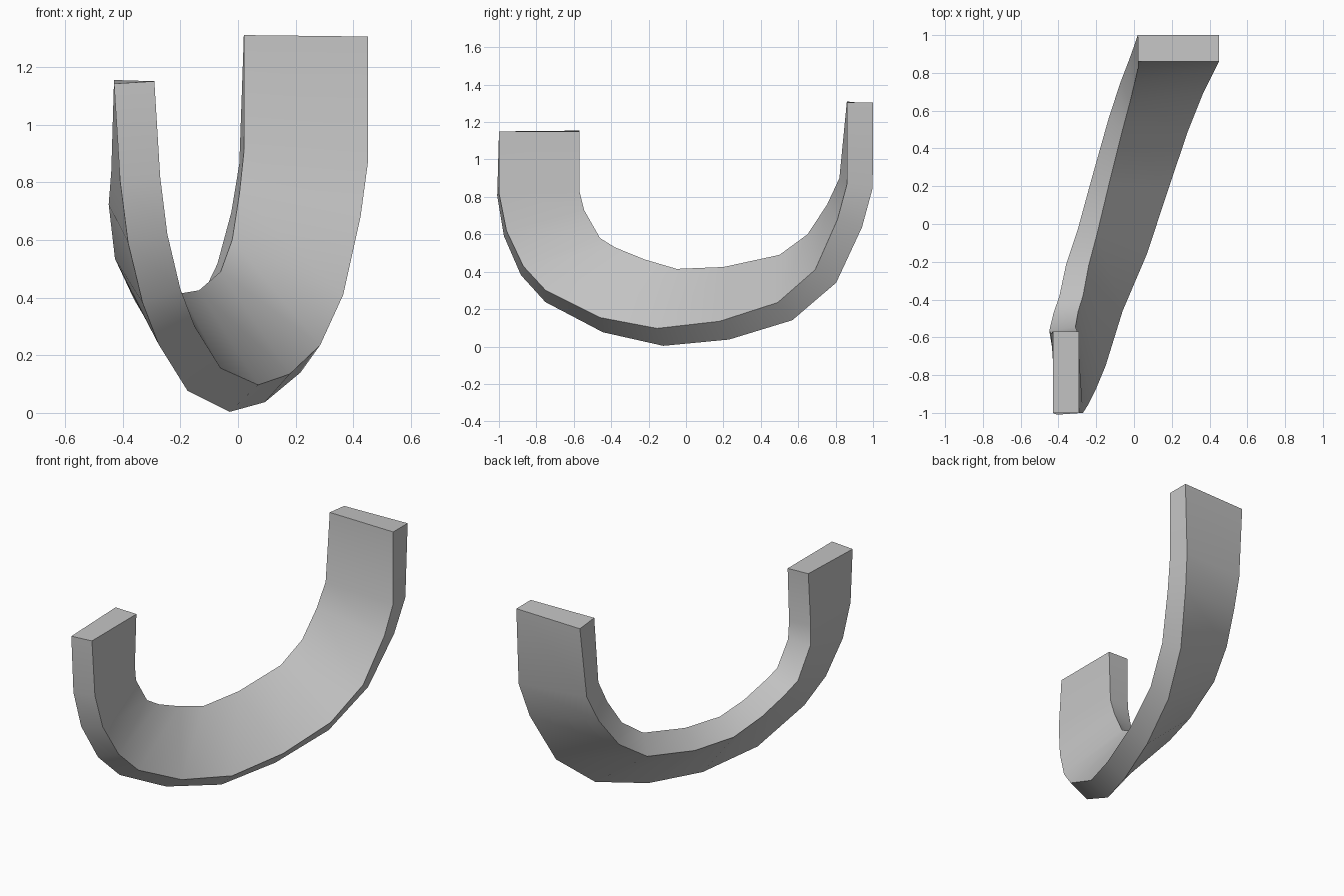
import bpy
import bmesh
from mathutils import Vector

# Remove the default cube if present
default_cube = bpy.data.objects.get("Cube")
if default_cube:
    bpy.data.objects.remove(default_cube, do_unlink=True)

THICKNESS = 0.14

# Two edge paths of the inner face, in hundredths of a unit, from the front end to the back end
LOWER_RAIL = [(-29, -100, 115), (-27, -100, 82), (-24.5, -96, 62), (-20, -87, 43),
              (-15, -75, 30), (-6, -46, 15.5), (7, -15.5, 9.7), (18, 18, 13.5),
              (28.5, 49, 23.5), (36.5, 69, 41), (42.5, 81, 68), (45, 86, 86.5), (45, 86, 130.5)]
UPPER_RAIL = [(-29, -57, 115), (-30, -57, 83), (-31, -54.5, 73), (-29.5, -46, 58),
              (-27, -38, 53), (-24, -22, 46.5), (-19.5, -5, 41.5), (-13.5, 20, 42.5),
              (-6, 50, 49), (-2, 65, 60), (0.5, 75.5, 76), (2, 82, 90), (2, 86, 131)]


def to_points(rail):
    return [Vector(p) / 100 for p in rail]


def tangent(points, i):
    """Average direction of the path segments that meet at point i."""
    direction = Vector()
    if i > 0:
        direction += (points[i] - points[i - 1]).normalized()
    if i < len(points) - 1:
        direction += (points[i + 1] - points[i]).normalized()
    return direction.normalized()


def make_material(name, color):
    material = bpy.data.materials.new(name)
    material.use_nodes = True
    material.diffuse_color = color
    shader = next(n for n in material.node_tree.nodes if n.type == "BSDF_PRINCIPLED")
    shader.inputs["Base Color"].default_value = color
    return material


def build_band(name, lower, upper, thickness, material):
    """Loft a rectangular section along two rails, thickened towards the outside."""
    bm = bmesh.new()
    rings = []
    for i, (low, high) in enumerate(zip(lower, upper)):
        across = high - low
        low_out = low + across.cross(tangent(lower, i)).normalized() * thickness
        high_out = high + across.cross(tangent(upper, i)).normalized() * thickness
        rings.append([bm.verts.new(p) for p in (low, high, high_out, low_out)])

    # Four long sides
    for ring, following in zip(rings, rings[1:]):
        for k in range(4):
            n = (k + 1) % 4
            bm.faces.new((ring[k], ring[n], following[n], following[k]))

    # End caps
    bm.faces.new(rings[0])
    bm.faces.new(rings[-1])
    bmesh.ops.recalc_face_normals(bm, faces=bm.faces[:])

    mesh = bpy.data.meshes.new(name)
    bm.to_mesh(mesh)
    bm.free()
    mesh.materials.append(material)
    band = bpy.data.objects.new(name, mesh)
    bpy.context.collection.objects.link(band)
    return band


grey = make_material("plain_grey", (0.55, 0.55, 0.55, 1.0))
band = build_band("twisted_band", to_points(LOWER_RAIL), to_points(UPPER_RAIL), THICKNESS, grey)

# Smooth along the band, crisp along its corners
bpy.ops.object.select_all(action="DESELECT")
band.select_set(True)
bpy.context.view_layer.objects.active = band
bpy.ops.object.shade_smooth_by_angle(angle=0.6)
